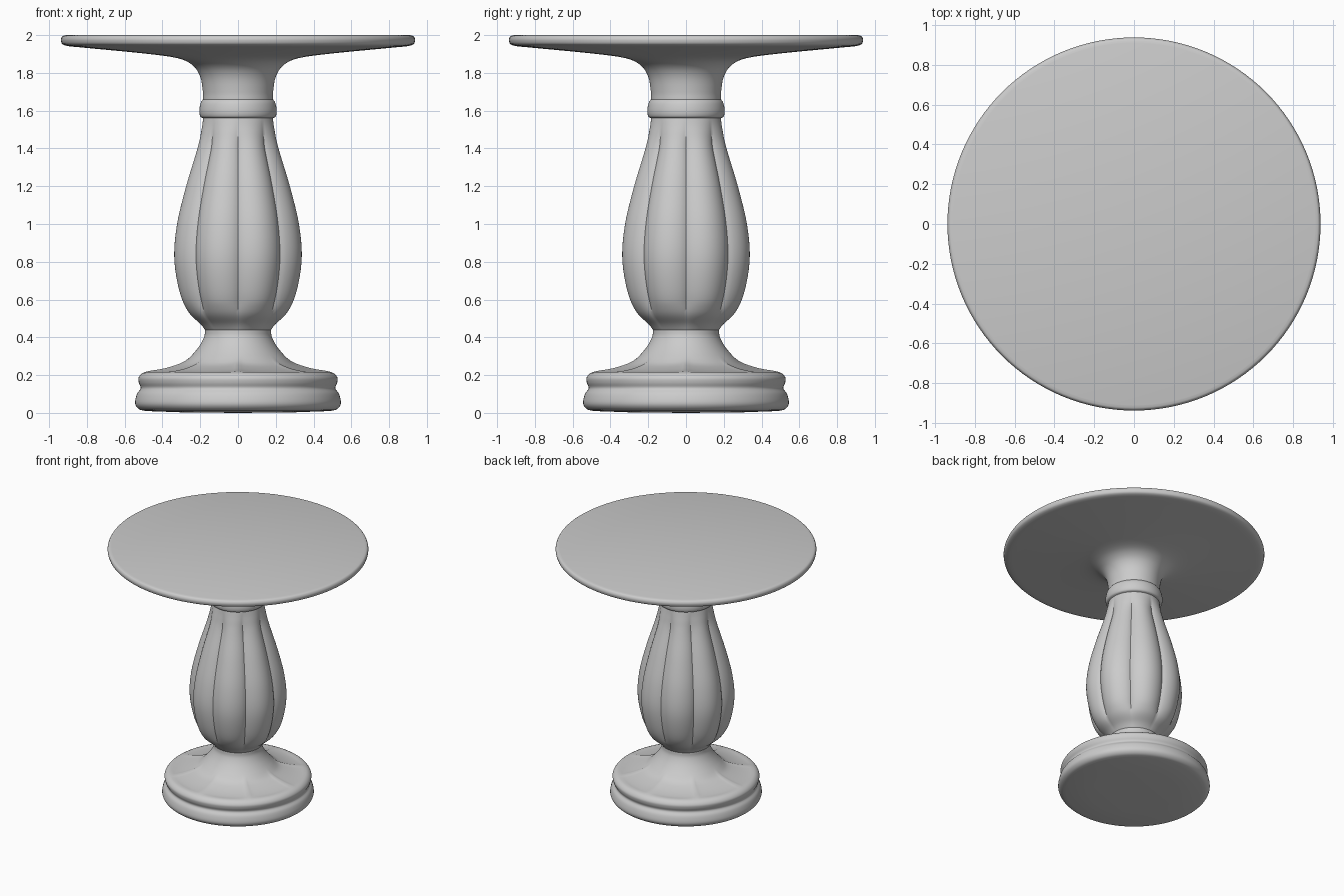
import bpy, bmesh, math
from mathutils import Vector

if "Cube" in bpy.data.objects:
    bpy.data.objects.remove(bpy.data.objects["Cube"])

SEG = 128
LOBES = 8


def smooth_profile(pts, steps=4):
    """Catmull-Rom curve through (radius, height) points."""
    p = [Vector(q) for q in pts]
    p = [2 * p[0] - p[1]] + p + [2 * p[-1] - p[-2]]
    out = []
    for i in range(1, len(p) - 2):
        a, b, c, d = p[i - 1:i + 3]
        for k in range(steps):
            t = k / steps
            out.append(0.5 * (2 * b + (c - a) * t + (2 * a - 5 * b + 4 * c - d) * t * t
                              + (3 * b - a - 3 * c + d) * t ** 3))
    out.append(p[-2])
    return out


def lathe(name, profile, shape=None):
    """Spin a profile about z; shape(r, z, angle) may carve the surface."""
    bm = bmesh.new()
    rings = []
    for r, z in profile:
        ring = []
        for s in range(SEG):
            a = math.tau * s / SEG
            rr, zz = shape(r, z, a) if shape else (r, z)
            ring.append(bm.verts.new((rr * math.cos(a), rr * math.sin(a), zz)))
        rings.append(ring)
    for lo, hi in zip(rings, rings[1:]):
        for s in range(SEG):
            n = (s + 1) % SEG
            bm.faces.new((lo[s], lo[n], hi[n], hi[s]))
    bmesh.ops.remove_doubles(bm, verts=bm.verts, dist=1e-5)
    me = bpy.data.meshes.new(name)
    bm.to_mesh(me)
    bm.free()
    ob = bpy.data.objects.new(name, me)
    bpy.context.collection.objects.link(ob)
    bpy.ops.object.select_all(action='DESELECT')
    bpy.context.view_layer.objects.active = ob
    ob.select_set(True)
    bpy.ops.object.shade_smooth_by_angle(angle=math.radians(40))
    return ob


def bump(z, lo, hi):
    """0 outside lo..hi, rising quickly to 1 inside."""
    t = (z - lo) / (hi - lo)
    return min(1, 2.5 * math.sin(math.pi * t)) if 0 < t < 1 else 0


# shallow petal panels on the shoulder of the foot
def petals(r, z, a):
    if z < 0.2:
        return r, z
    w = bump(r, 0.26, 0.49)
    return r, z - 0.010 * w * abs(math.sin(a * LOBES / 2)) ** 0.5


# rounded lobes with narrow grooves on the baluster
def flutes(r, z, a):
    w = bump(z, 0.44, 1.56)
    lobe = abs(math.sin(a * LOBES / 2)) ** 0.8
    return r * (1 + w * (-0.07 + 0.115 * lobe)), z


# foot: flat underside, double moulding, sloping shoulder, waist
under = [Vector((0, 0)), Vector((0.3, 0.003))]
foot = smooth_profile([(0.49, 0.01), (0.525, 0.02), (0.545, 0.05), (0.535, 0.10),
                       (0.515, 0.13), (0.525, 0.16), (0.525, 0.19), (0.49, 0.217),
                       (0.38, 0.238), (0.28, 0.275), (0.215, 0.34), (0.18, 0.40),
                       (0.175, 0.44)])
lathe("foot", under + foot, petals)

# fluted vase-shaped column
column = smooth_profile([(0.175, 0.44), (0.20, 0.47), (0.265, 0.535), (0.312, 0.65),
                         (0.338, 0.82), (0.323, 1.0), (0.275, 1.2), (0.215, 1.4),
                         (0.195, 1.5), (0.185, 1.56)], 6)
lathe("fluted_column", column, flutes)

# ring at the top of the column
ring = smooth_profile([(0.185, 1.56), (0.2, 1.57), (0.205, 1.6), (0.198, 1.64),
                       (0.185, 1.66)])
lathe("collar_ring", ring)

# flared neck opening into the round tabletop
top = smooth_profile([(0.185, 1.66), (0.186, 1.70), (0.20, 1.78), (0.24, 1.84),
                      (0.32, 1.878), (0.5, 1.903), (0.8, 1.932), (0.915, 1.945),
                      (0.937, 1.97), (0.93, 1.993), (0.91, 2.0)])
lathe("tabletop", top + [Vector((0, 2.0))])
